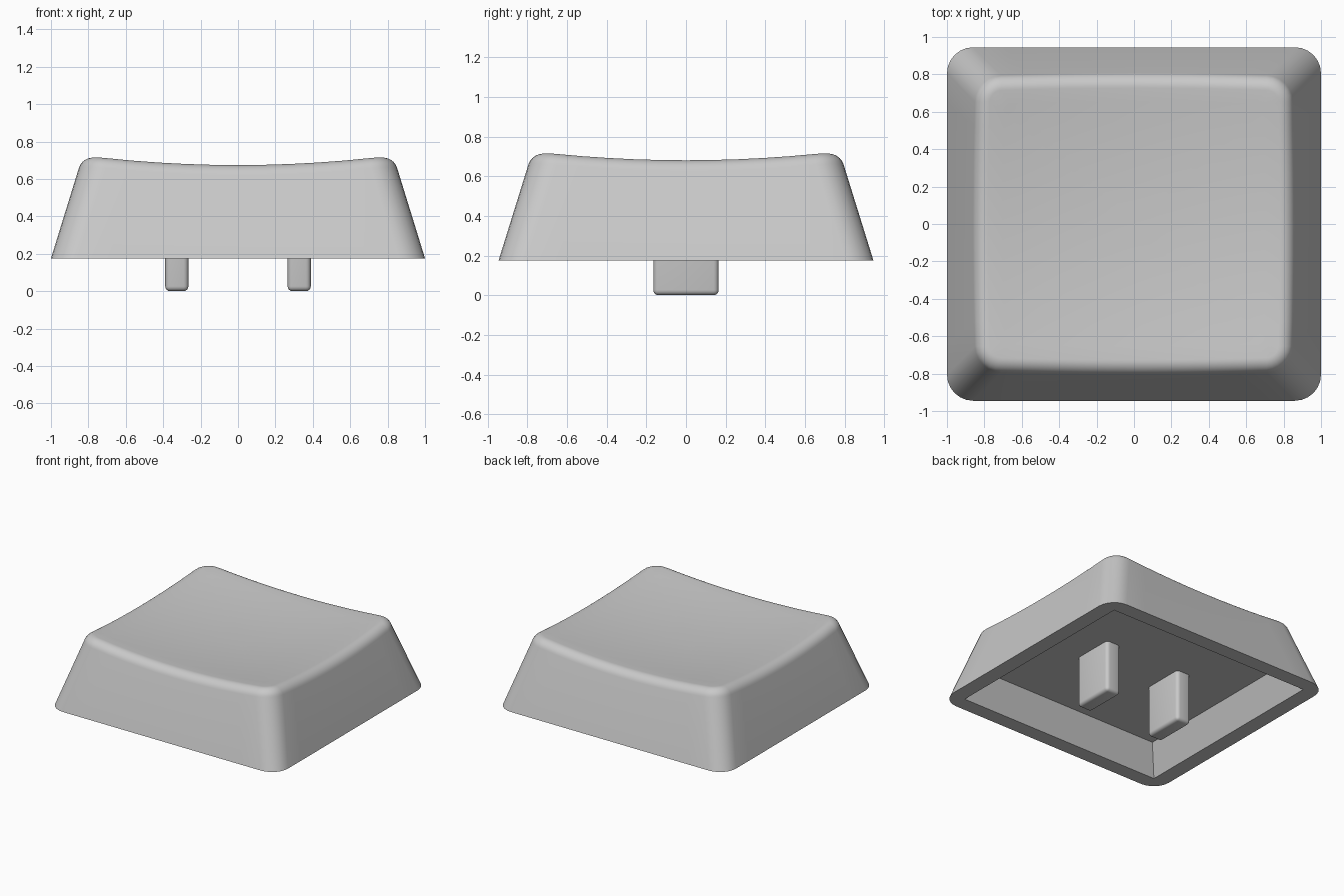
import bpy, bmesh, math

if "Cube" in bpy.data.objects:
    bpy.data.objects.remove(bpy.data.objects["Cube"])

grey = bpy.data.materials.new("grey plastic")
grey.diffuse_color = (0.585, 0.585, 0.585, 1)
grey.use_nodes = True
grey.node_tree.nodes["Principled BSDF"].inputs["Base Color"].default_value = grey.diffuse_color

BASE_Z, SLOPE, FILLET = 0.175, 0.306, 0.075
CEILING_Z = 0.40
SIDE, CORNER = 10, 6          # segments per straight side and per rounded corner


def outline(hx, hy, r):
    """Rounded rectangle as (x, y, normal x, normal y), counter-clockwise."""
    pts = []
    signs = [(1, 1), (-1, 1), (-1, -1), (1, -1)]
    for q, (sx, sy) in enumerate(signs):
        cx, cy = sx * (hx - r), sy * (hy - r)
        for i in range(CORNER + 1):
            a = math.pi / 2 * (q + i / CORNER)
            n = (math.cos(a), math.sin(a))
            pts.append((cx + r * n[0], cy + r * n[1], *n))
        tx, ty = signs[(q + 1) % 4]
        end = (tx * (hx - r) + r * n[0], ty * (hy - r) + r * n[1])
        x, y = pts[-1][:2]
        for i in range(1, SIDE):
            f = i / SIDE
            pts.append((x + (end[0] - x) * f, y + (end[1] - y) * f, *n))
    return pts


def dish(x, y):
    return 0.635 + 0.075 * (x * x + y * y)


def finish(bm, name):
    bmesh.ops.recalc_face_normals(bm, faces=bm.faces)
    mesh = bpy.data.meshes.new(name)
    bm.to_mesh(mesh)
    bm.free()
    mesh.materials.append(grey)
    ob = bpy.data.objects.new(name, mesh)
    bpy.context.collection.objects.link(ob)
    bpy.ops.object.select_all(action='DESELECT')
    ob.select_set(True)
    bpy.context.view_layer.objects.active = ob
    bpy.ops.object.shade_smooth_by_angle(angle=math.radians(35))
    return ob


# Cap rings: cavity ceiling, cavity mouth, outer rim
rings = [[(x, y, z) for x, y, _, _ in outline(hx, hy, r)] for hx, hy, r, z in (
    (0.79, 0.738, 0, CEILING_Z), (0.88, 0.828, 0, BASE_Z), (1.0, 0.945, 0.14, BASE_Z))]

# Rounded upper edge, following the dished top and the sloping walls
core = []
for x, y, nx, ny in outline(0.778, 0.722, 0.068):
    z = dish(x, y)
    push = SLOPE * (0.715 - z)
    core.append((x + nx * push, y + ny * push, z, nx, ny))
for k in range(9):
    a = math.radians(17 + (96 - 17) * k / 8)
    rings.append([(x + nx * FILLET * math.cos(a), y + ny * FILLET * math.cos(a),
                   z + FILLET * (math.sin(a) - 1)) for x, y, z, nx, ny in core])

# Dished top surface
edge = rings[-1]
for s in (0.9, 0.75, 0.6, 0.45, 0.3, 0.15):
    rings.append([(x * s, y * s, dish(x * s, y * s)) for x, y, _ in edge])

bm = bmesh.new()
loops = [[bm.verts.new(p) for p in ring] for ring in rings]
count = len(loops[0])
for low, high in zip(loops, loops[1:]):
    for i in range(count):
        j = (i + 1) % count
        bm.faces.new((low[i], low[j], high[j], high[i]))
bm.faces.new(loops[0])
bm.faces.new(loops[-1])
bmesh.ops.remove_doubles(bm, verts=bm.verts, dist=0.0005)
finish(bm, "cap")

# Two rounded mounting prongs reaching up to the cavity ceiling
for side, name in ((-1, "left_prong"), (1, "right_prong")):
    bm = bmesh.new()
    bmesh.ops.create_cube(bm, size=1)
    for v in bm.verts:
        v.co = (side * 0.327 + v.co.x * 0.124, v.co.y * 0.33,
                (v.co.z + 0.5) * (CEILING_Z + 0.002))
    edges = [e for e in bm.edges if min(v.co.z for v in e.verts) < 0.1]
    bmesh.ops.bevel(bm, geom=edges, offset=0.026, segments=4, profile=0.5, affect='EDGES')
    finish(bm, name)
